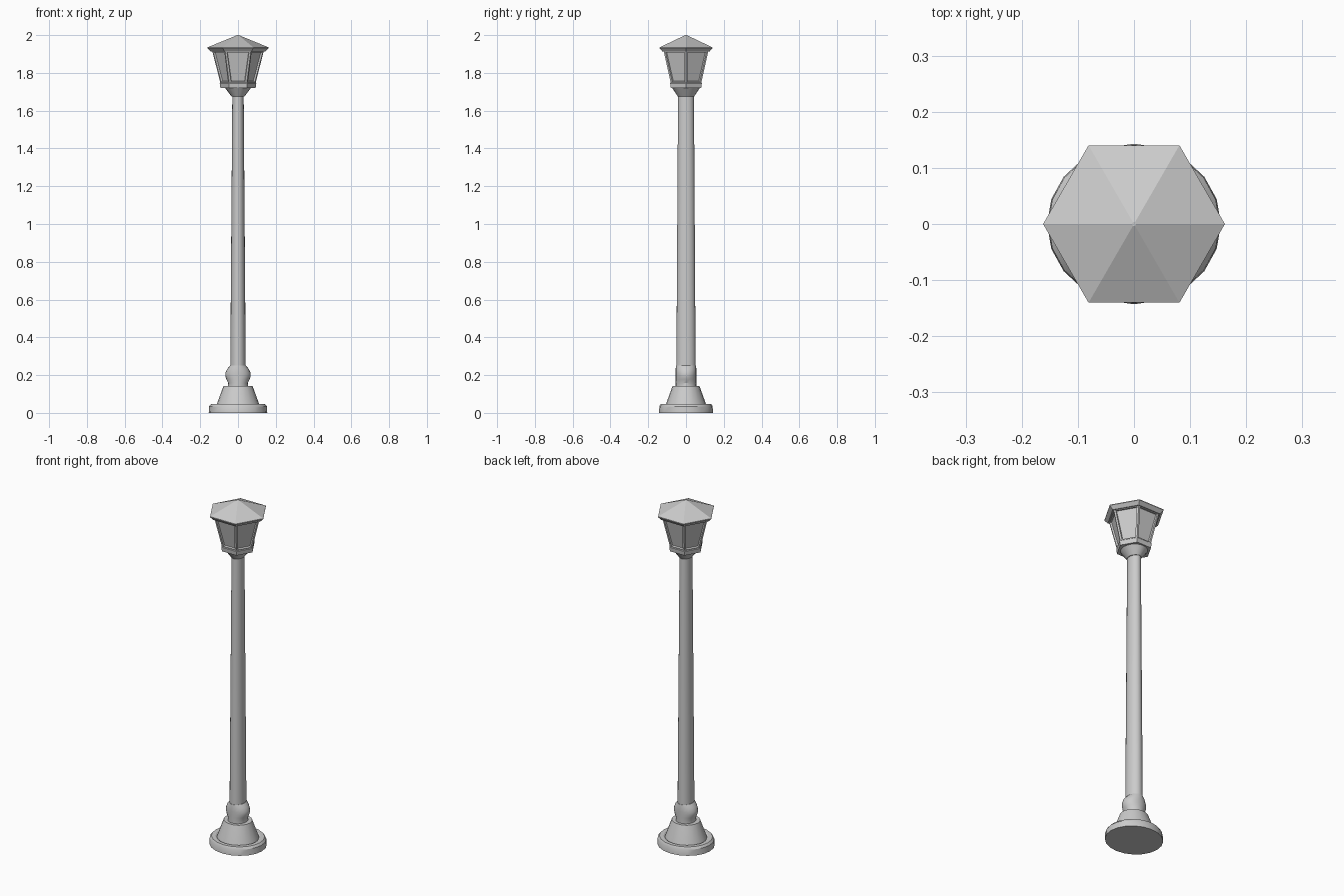
import bpy, bmesh
from math import cos, sin, tau, radians

if "Cube" in bpy.data.objects:
    bpy.data.objects.remove(bpy.data.objects["Cube"])


def finish(name, bm, smooth=True):
    bmesh.ops.recalc_face_normals(bm, faces=bm.faces)
    mesh = bpy.data.meshes.new(name)
    bm.to_mesh(mesh)
    bm.free()
    ob = bpy.data.objects.new(name, mesh)
    bpy.context.collection.objects.link(ob)
    if smooth:
        bpy.ops.object.select_all(action='DESELECT')
        ob.select_set(True)
        bpy.context.view_layer.objects.active = ob
        bpy.ops.object.shade_smooth_by_angle(angle=radians(30))
    return ob


def loft(rings, sides):
    """Capped stack of elliptical rings (x radius, y radius, z)."""
    bm = bmesh.new()
    loops = [[bm.verts.new((rx * cos(tau * i / sides), ry * sin(tau * i / sides), z))
              for i in range(sides)] for rx, ry, z in rings]
    walls = []
    for a, b in zip(loops, loops[1:]):
        walls.append([bm.faces.new((a[i], a[(i + 1) % sides], b[(i + 1) % sides], b[i]))
                      for i in range(sides)])
    bm.faces.new(loops[0][::-1])
    bm.faces.new(loops[-1])
    return bm, walls


def hexagon(rings):
    return loft([(r, r, z) for r, z in rings], 6)


# Round foot: rim with a bevelled lip, shallow groove, tapered cone
foot, _ = loft([(.155, .143, 0), (.153, .141, .035), (.143, .134, .047),
                (.121, .114, .047), (.113, .107, .042), (.110, .104, .052),
                (.077, .071, .143), (.050, .052, .143)], 20)
finish("foot", foot)

# Collar bulging sideways above the foot
collar, _ = loft([(.054, .055, .14), (.052, .055, .158), (.062, .055, .178),
                  (.067, .055, .195), (.067, .055, .21), (.058, .055, .232),
                  (.042, .053, .25)], 20)
finish("collar", collar)

# Tapered oval pole
pole, _ = loft([(.041, .051, .24), (.030, .042, 1.69)], 20)
finish("pole", pole)

# Funnel carrying the lantern
funnel, _ = loft([(.034, .043, 1.675), (.070, .075, 1.722)], 20)
finish("lantern_funnel", funnel)

# Lantern bottom rim
rim, _ = hexagon([(.093, 1.72), (.097, 1.745), (.092, 1.75)])
finish("lantern_rim", rim, False)

# Lantern body with six recessed panes
body, walls = hexagon([(.092, 1.742), (.137, 1.918)])
bmesh.ops.recalc_face_normals(body, faces=body.faces)
panes = walls[0]
bmesh.ops.inset_individual(body, faces=panes, thickness=.014, depth=0)
bmesh.ops.inset_individual(body, faces=panes, thickness=.003, depth=-.009)
finish("lantern_body", body, False)

# Overhanging pyramid roof
roof, _ = hexagon([(.143, 1.912), (.162, 1.931), (.162, 1.935), (.004, 2.0)])
finish("roof", roof, False)
